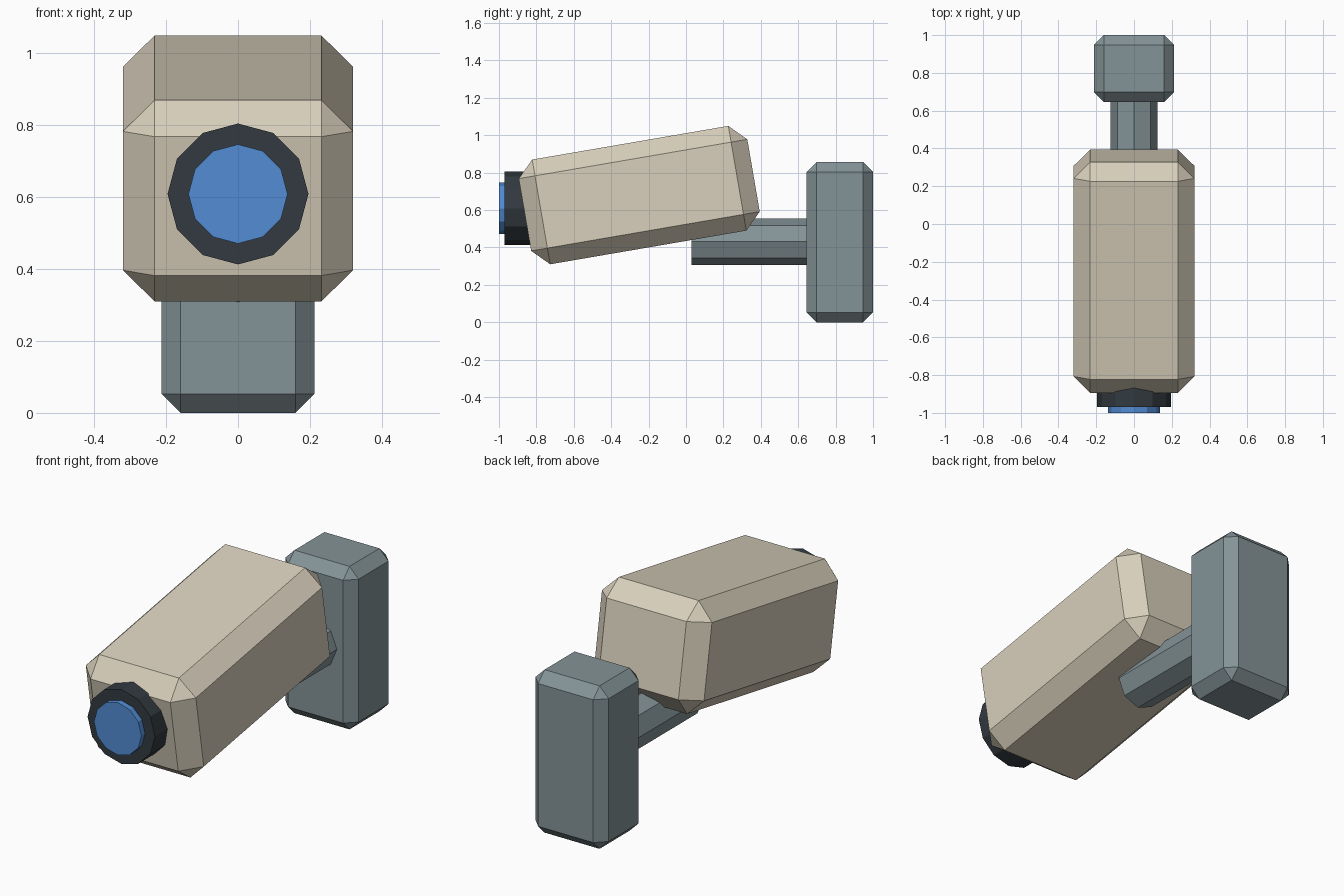
import bpy, bmesh, math

if "Cube" in bpy.data.objects:
    bpy.data.objects.remove(bpy.data.objects["Cube"])


def material(name, rgb):
    m = bpy.data.materials.new(name)
    m.diffuse_color = (*rgb, 1)
    m.use_nodes = True
    m.node_tree.nodes["Principled BSDF"].inputs["Base Color"].default_value = m.diffuse_color
    return m


BEIGE = material("warm beige", (0.686, 0.623, 0.497))
GREY = material("slate grey", (0.231, 0.292, 0.310))
DARK = material("charcoal", (0.032, 0.042, 0.051))
BLUE = material("lens blue", (0.084, 0.262, 0.658))


def finish(bm, name, mat, loc, tilt=0.0):
    bmesh.ops.recalc_face_normals(bm, faces=bm.faces)
    me = bpy.data.meshes.new(name)
    bm.to_mesh(me)
    bm.free()
    me.materials.append(mat)
    ob = bpy.data.objects.new(name, me)
    ob.location = loc
    ob.rotation_euler.x = tilt
    bpy.context.collection.objects.link(ob)
    return ob


def chamfered_box(name, size, chamfer, mat, loc, tilt=0.0):
    bm = bmesh.new()
    bmesh.ops.create_cube(bm, size=1)
    bmesh.ops.scale(bm, vec=size, verts=bm.verts)
    bmesh.ops.bevel(bm, geom=bm.edges[:], offset=chamfer, segments=1,
                    affect='EDGES', profile=0.5)
    return finish(bm, name, mat, loc, tilt)


def prism_along_y(name, sides, radius, y0, y1, z, mat):
    # Flat-sided cylinder with a corner pointing straight up
    bm = bmesh.new()
    ring = []
    for i in range(sides):
        a = 2 * math.pi * i / sides
        ring.append(bm.verts.new((radius * math.sin(a), 0, radius * math.cos(a))))
    base = bm.faces.new(ring)
    ext = bmesh.ops.extrude_face_region(bm, geom=[base], use_keep_orig=True)
    top = [v for v in ext["geom"] if isinstance(v, bmesh.types.BMVert)]
    bmesh.ops.translate(bm, vec=(0, y1 - y0, 0), verts=top)
    return finish(bm, name, mat, (0, y0, z))


# Tilted camera housing
chamfered_box("housing", (0.64, 1.24, 0.568), 0.088, BEIGE, (0, -0.25, 0.68), 0.17)

# Wall mount and the arm holding the housing
chamfered_box("wall_mount", (0.426, 0.355, 0.857), 0.053, GREY, (0, 0.8225, 0.4285))
prism_along_y("arm", 8, 0.124, 0.03, 0.70, 0.431, GREY)

# Lens barrel and glass
prism_along_y("lens_barrel", 12, 0.196, -0.97, -0.74, 0.609, DARK)
prism_along_y("lens_glass", 12, 0.138, -1.0, -0.95, 0.609, BLUE)
